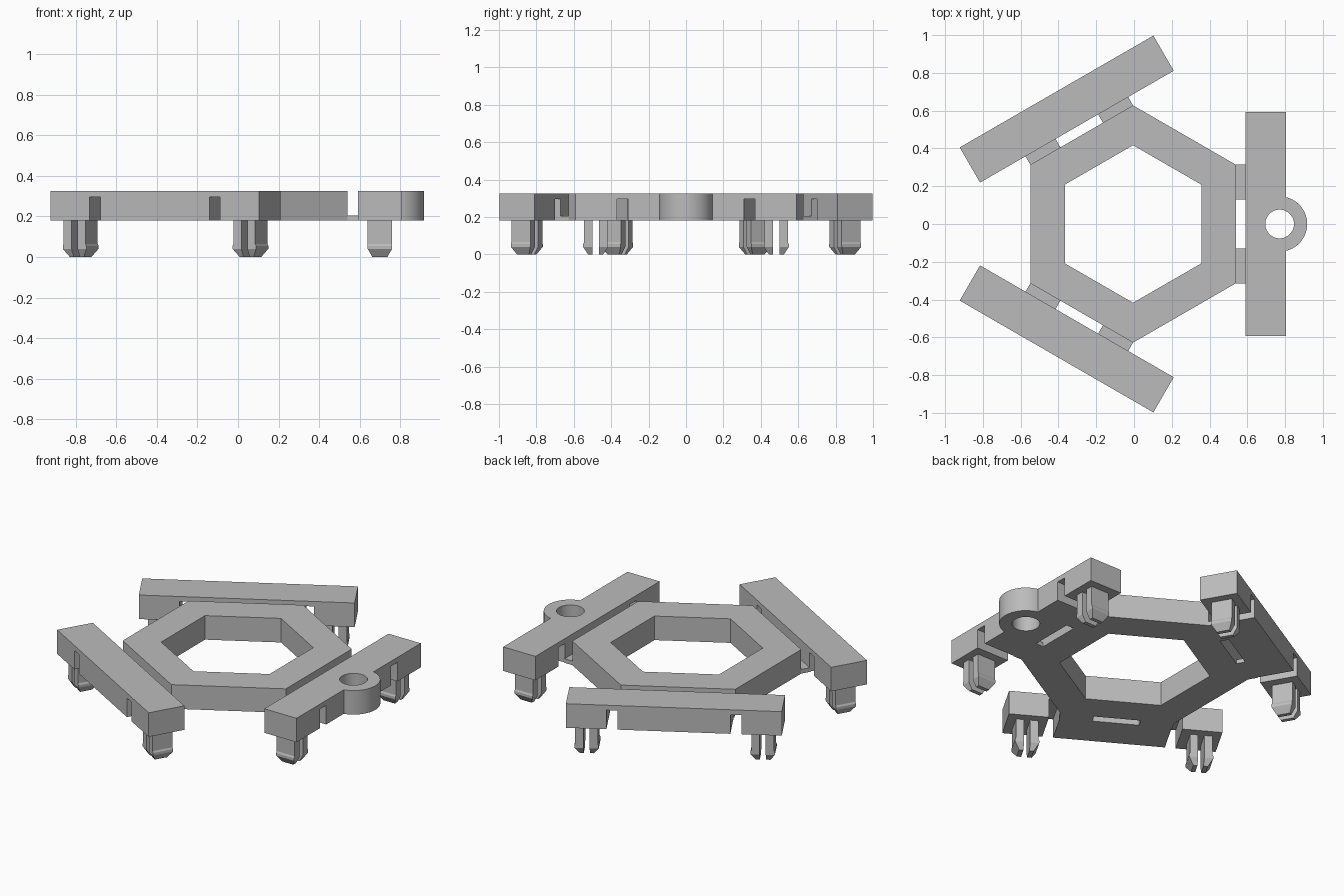
import bpy, bmesh, math
from mathutils import Matrix, Vector

cube = bpy.data.objects.get("Cube")
if cube:
    bpy.data.objects.remove(cube, do_unlink=True)

grey = bpy.data.materials.new("plain grey")
grey.use_nodes = True
colour = (0.5, 0.5, 0.5, 1)
grey.diffuse_color = colour
grey.node_tree.nodes["Principled BSDF"].inputs["Base Color"].default_value = colour

BOTTOM, TOP = 0.18, 0.325
CENTRE = Matrix.Translation((-0.005, 0, 0))


def make(name, loops, matrix=CENTRE, closed=False):
    """Skin a stack of equal loops; closed joins last to first, else cap the ends."""
    bm = bmesh.new()
    rows = [[bm.verts.new(matrix @ Vector(p)) for p in loop] for loop in loops]
    pairs = list(zip(rows, rows[1:]))
    if closed:
        pairs.append((rows[-1], rows[0]))
    else:
        bm.faces.new(rows[0])
        bm.faces.new(rows[-1])
    for a, b in pairs:
        for i in range(len(a)):
            j = (i + 1) % len(a)
            bm.faces.new((a[i], a[j], b[j], b[i]))
    bmesh.ops.recalc_face_normals(bm, faces=bm.faces)
    mesh = bpy.data.meshes.new(name)
    bm.to_mesh(mesh)
    bm.free()
    mesh.materials.append(grey)
    ob = bpy.data.objects.new(name, mesh)
    bpy.context.collection.objects.link(ob)
    return ob


def polygon(radius, z, sides, turn=0.0, x=0.0):
    angles = [turn + math.tau * i / sides for i in range(sides)]
    return [(x + radius * math.cos(a), radius * math.sin(a), z) for a in angles]


def rect(x0, x1, y0, y1, z):
    return [(x0, y0, z), (x1, y0, z), (x1, y1, z), (x0, y1, z)]


def boolean(target, tool, operation):
    mod = target.modifiers.new(operation.lower(), 'BOOLEAN')
    mod.operation = operation
    mod.solver = 'EXACT'
    mod.object = tool
    bpy.ops.object.select_all(action='DESELECT')
    bpy.context.view_layer.objects.active = target
    target.select_set(True)
    bpy.ops.object.modifier_apply(modifier=mod.name)
    bpy.data.objects.remove(tool, do_unlink=True)


# Hexagonal frame with a hexagonal opening
OUTER, INNER = 0.628, 0.417
make("hexagon_frame",
     [polygon(r, z, 6, math.pi / 2) for r, z in
      ((OUTER, BOTTOM), (OUTER, TOP), (INNER, TOP), (INNER, BOTTOM))], closed=True)

# Bar outline along its length: two notches cut up from the underside
half = [(0.31, BOTTOM), (0.31, 0.295), (0.37, 0.295), (0.37, BOTTOM),
        (0.592, BOTTOM), (0.592, TOP)]
outline = half + [(-y, z) for y, z in reversed(half)]

# One side of a split clip: height, inner and outer edge, half depth
prong = [(BOTTOM, 0.017, 0.062, 0.06), (0.065, 0.017, 0.062, 0.06),
         (0.055, 0.017, 0.067, 0.06), (0.04, 0.017, 0.067, 0.06),
         (0.0, 0.017, 0.04, 0.037)]
CLIP_X, CLIP_Y = 0.704, 0.483

for n, label in enumerate(("left", "back", "front")):
    m = CENTRE @ Matrix.Rotation(n * math.tau / 3, 4, 'Z')
    bar = make(label + "_bar", [[(x, y, z) for y, z in outline] for x in (0.595, 0.81)], m)

    # Round eyelet with a through hole on one bar
    if n == 0:
        eye = make("eyelet", [polygon(0.146, z, 64, x=0.776) for z in (BOTTOM, TOP)])
        boolean(bar, eye, 'UNION')
        hole = make("eyelet_hole", [polygon(0.076, z, 64, x=0.776) for z in (0.1, 0.4)])
        hole.hide_render = True
        boolean(bar, hole, 'DIFFERENCE')
        bpy.ops.object.shade_smooth_by_angle(angle=math.radians(30))

    for side, end in ((1, "a"), (-1, "b")):
        # Thin web joining the frame to the bar
        make(f"{label}_web_{end}",
             [rect(0.54, 0.6, side * 0.13, side * 0.314, z) for z in (BOTTOM, 0.205)], m)
        # Split clip under each end of the bar
        for s, half_name in ((1, "outer"), (-1, "inner")):
            c = side * CLIP_Y
            make(f"{label}_clip_{end}_{half_name}",
                 [rect(CLIP_X - d, CLIP_X + d, c + s * y0, c + s * y1, z)
                  for z, y0, y1, d in prong], m)
